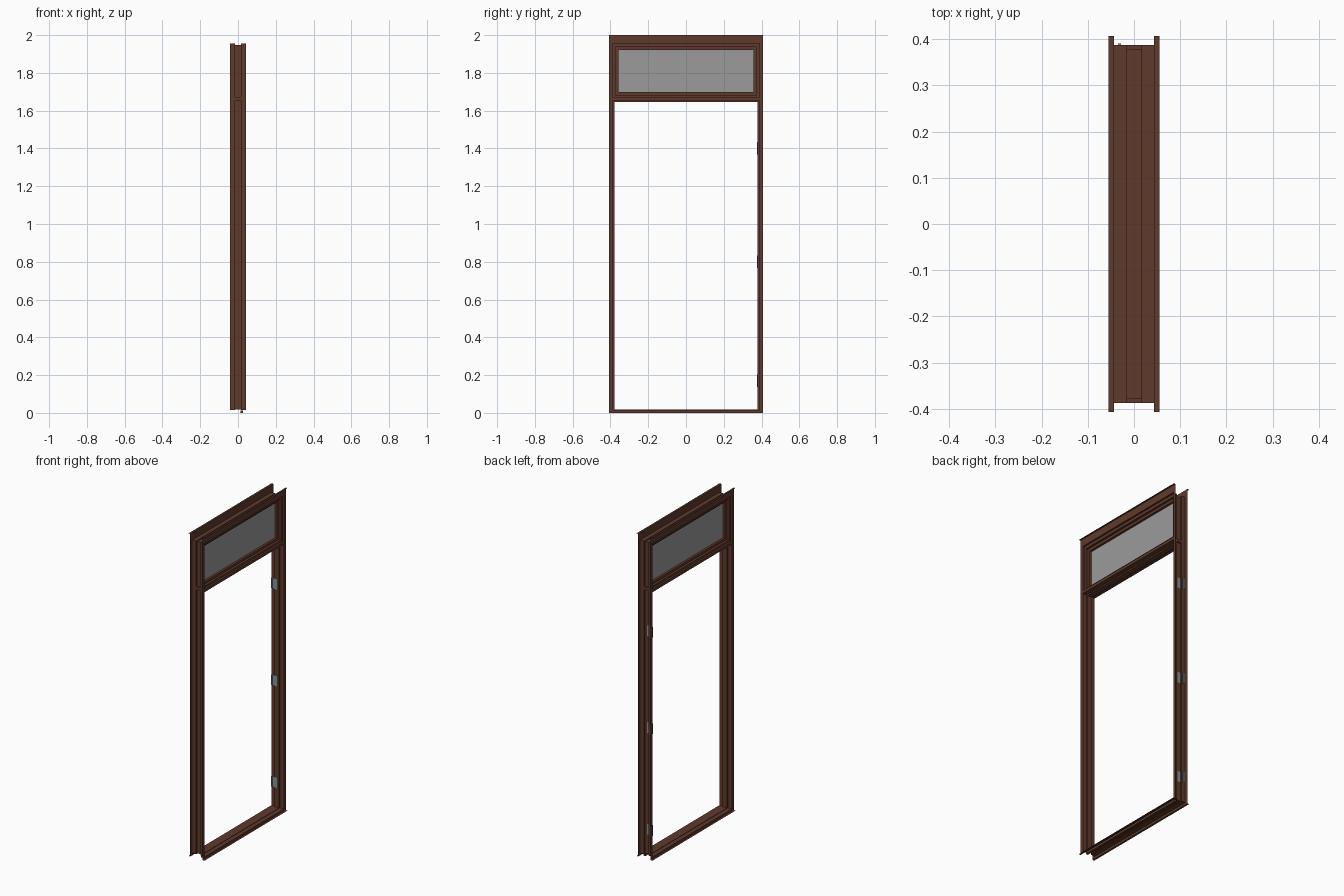
import bpy, bmesh

if "Cube" in bpy.data.objects:
    bpy.data.objects.remove(bpy.data.objects["Cube"])

def material(name, rgb):
    m = bpy.data.materials.new(name)
    m.diffuse_color = (*rgb, 1)
    m.use_nodes = True
    m.node_tree.nodes["Principled BSDF"].inputs["Base Color"].default_value = m.diffuse_color
    return m

BROWN = material("brown_paint", (0.115, 0.042, 0.025))
GLASS = material("grey_glass", (0.33, 0.33, 0.33))
STEEL = material("hinge_steel", (0.25, 0.28, 0.30))

def finish(name, bm, mat):
    bmesh.ops.recalc_face_normals(bm, faces=bm.faces)
    me = bpy.data.meshes.new(name)
    bm.to_mesh(me)
    bm.free()
    ob = bpy.data.objects.new(name, me)
    me.materials.append(mat)
    bpy.context.collection.objects.link(ob)
    return ob

def box(name, x, y, z, mat):
    bm = bmesh.new()
    bmesh.ops.create_cube(bm, size=1)
    for v in bm.verts:
        v.co = [lo + (c + 0.5) * (hi - lo) for c, (lo, hi) in zip(v.co, (x, y, z))]
    return finish(name, bm, mat)

def sheet(name, x, z, half_y, mat):
    """Flat strip along y, running from (x0, z0) to (x1, z1)."""
    bm = bmesh.new()
    bm.faces.new([bm.verts.new(p) for p in ((x[0], -half_y, z[0]), (x[1], -half_y, z[1]),
                                            (x[1], half_y, z[1]), (x[0], half_y, z[0]))])
    return finish(name, bm, mat)

def ring(name, half, mat, closed=False):
    """Mitred frame swept from rectangles (x, half_y, z_low, z_high), mirrored across x = 0."""
    loops = half + [(-x, y, a, b) for x, y, a, b in reversed(half)]
    bm = bmesh.new()
    rows = [[bm.verts.new(p) for p in ((x, -y, a), (x, y, a), (x, y, b), (x, -y, b))]
            for x, y, a, b in loops]
    pairs = list(zip(rows, rows[1:]))
    if closed:
        pairs.append((rows[-1], rows[0]))
    for r, s in pairs:
        for i in range(4):
            j = (i + 1) % 4
            bm.faces.new((r[i], r[j], s[j], s[i]))
    return finish(name, bm, mat)

# outer channel frame: thin flanges, recessed web, raised door stop
ring("door_frame", [(0.043, 0.407, 0.0, 2.0), (0.043, 0.388, 0.014, 1.955),
                    (0.016, 0.388, 0.014, 1.955), (0.016, 0.378, 0.017, 1.948)], BROWN)

# thin lips along the top and bottom edges
for s, side in ((1, "right"), (-1, "left")):
    for z, level in ((2.0, "top"), (0.0, "bottom")):
        sheet(f"{level}_lip_{side}", (s * 0.043, s * 0.055), (z, z), 0.407, BROWN)
box("sill_bar", (0.013, 0.027), (-0.38, 0.38), (0.0, 0.013), BROWN)

# rail below the transom window, with a stop underneath
box("transom_rail", (-0.043, 0.043), (-0.388, 0.388), (1.655, 1.672), BROWN)
box("rail_stop", (-0.016, 0.016), (-0.378, 0.378), (1.647, 1.655), BROWN)

# stepped sash around the glass
ring("transom_sash", [(0.016, 0.388, 1.665, 1.955), (0.032, 0.388, 1.665, 1.955),
                      (0.032, 0.374, 1.684, 1.938), (0.018, 0.374, 1.684, 1.938),
                      (0.018, 0.358, 1.698, 1.922)], BROWN, closed=False)
box("transom_glass", (-0.004, 0.004), (-0.359, 0.359), (1.697, 1.923), GLASS)

# three hinges on one jamb
for i, z in enumerate((0.17, 0.80, 1.40)):
    box(f"hinge_leaf_{i + 1}", (-0.030, 0.004), (0.376, 0.3785), (z - 0.033, z + 0.033), STEEL)
    box(f"hinge_knuckle_{i + 1}", (-0.035, -0.028), (0.375, 0.391), (z - 0.033, z + 0.033), STEEL)
